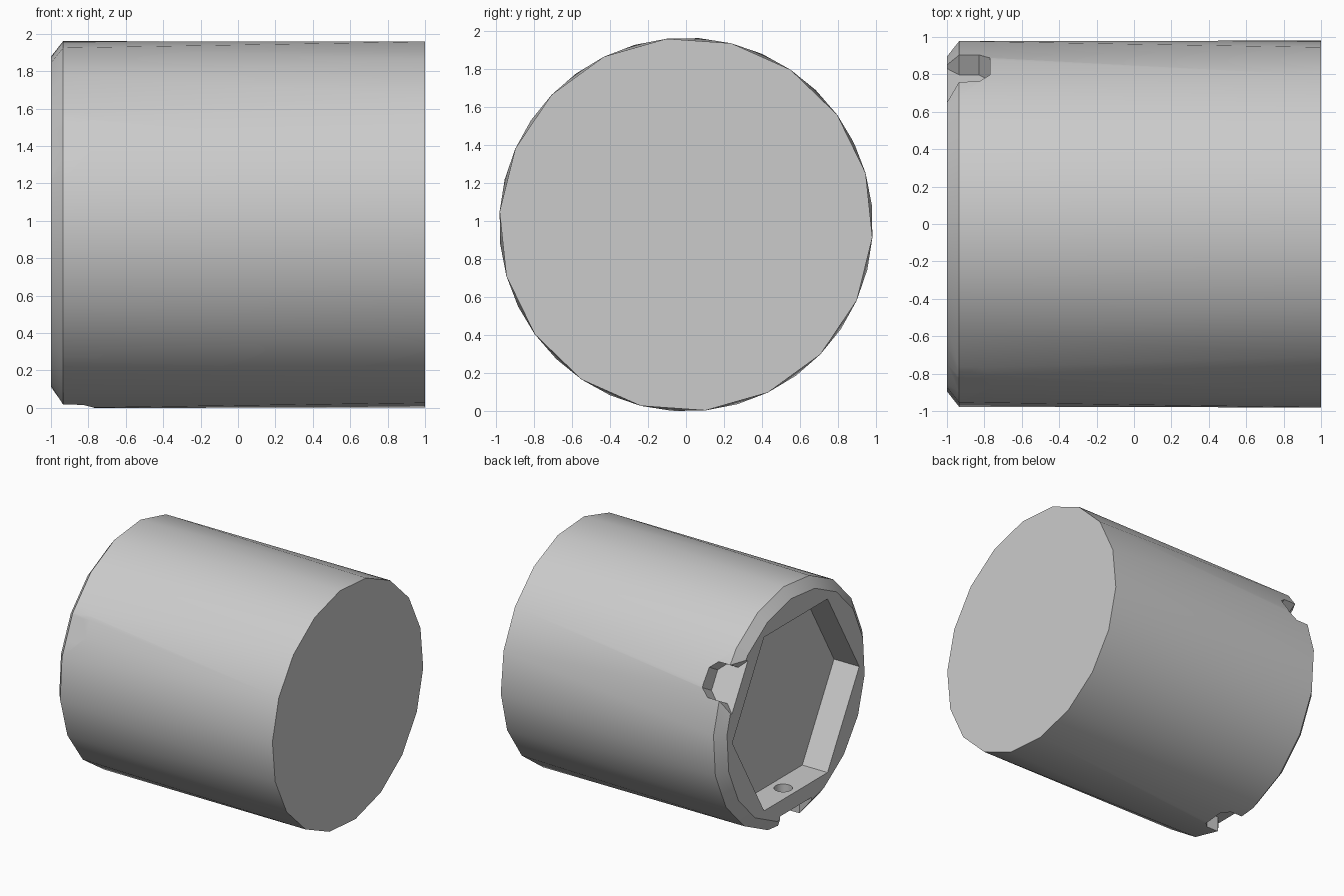
import bpy, bmesh
from math import sin, cos, radians, pi
from mathutils import Matrix, Vector

if "Cube" in bpy.data.objects:
    bpy.data.objects.remove(bpy.data.objects["Cube"], do_unlink=True)

R = 0.983                      # body radius
AXIS_Z = 0.98                  # height of the lying axis
SIDES = 18
NOTCH_ANGLES = (30, 150, 270)  # around the axis, from +y towards +z

grey = bpy.data.materials.new("plain_grey")
grey.use_nodes = True
COLOUR = (0.6, 0.6, 0.6, 1)
grey.diffuse_color = COLOUR
grey.node_tree.nodes["Principled BSDF"].inputs["Base Color"].default_value = COLOUR


def make_object(name, bm):
    bmesh.ops.recalc_face_normals(bm, faces=bm.faces)
    mesh = bpy.data.meshes.new(name)
    bm.to_mesh(mesh)
    bm.free()
    mesh.materials.append(grey)
    obj = bpy.data.objects.new(name, mesh)
    bpy.context.collection.objects.link(obj)
    return obj


def ring(bm, x, radius, sides, start):
    step = 2 * pi / sides
    return [bm.verts.new((x, radius * cos(radians(start) + i * step),
                          AXIS_Z + radius * sin(radians(start) + i * step)))
            for i in range(sides)]


def cut(body, cutter):
    cutter.hide_render = True
    mod = body.modifiers.new(cutter.name, "BOOLEAN")
    mod.operation = "DIFFERENCE"
    mod.solver = "EXACT"
    mod.object = cutter
    bpy.context.view_layer.objects.active = body
    bpy.ops.object.modifier_apply(modifier=mod.name)
    bpy.data.objects.remove(cutter, do_unlink=True)


# Body: chamfered open end, with the far end turned half a step
bm = bmesh.new()
rim = ring(bm, -1, 0.9, SIDES, 6)
shoulder = ring(bm, -0.935, R, SIDES, 6)
far_end = ring(bm, 1, R, SIDES, -4)
for i in range(SIDES):
    j = (i + 1) % SIDES
    bm.faces.new((rim[i], rim[j], shoulder[j], shoulder[i]))
    bm.faces.new((shoulder[i], far_end[j], far_end[i]))
    bm.faces.new((shoulder[i], shoulder[j], far_end[j]))
bm.faces.new(rim)
bm.faces.new(far_end)
body = make_object("cylinder_body", bm)

# Hexagonal recess
bm = bmesh.new()
outer = ring(bm, -1.2, 0.825, 6, 0)
inner = ring(bm, -0.77, 0.825, 6, 0)
for i in range(6):
    j = (i + 1) % 6
    bm.faces.new((outer[i], outer[j], inner[j], inner[i]))
bm.faces.new(outer)
bm.faces.new(inner)
cut(body, make_object("recess_cutter", bm))

# Three flared notches, each with a radial screw hole
half = [(-1.1, 0.31), (-0.935, 0.14), (-0.83, 0.14), (-0.77, 0.08)]
outline = half + [(x, -t) for x, t in reversed(half)]
for angle in NOTCH_ANGLES:
    place = Matrix.Translation((0, 0, AXIS_Z)) @ Matrix.Rotation(radians(angle), 4, "X")

    bm = bmesh.new()
    floor = bm.faces.new([bm.verts.new((x, 0.84, t)) for x, t in outline])
    top = bmesh.ops.extrude_face_region(bm, geom=[floor])
    verts = [g for g in top["geom"] if isinstance(g, bmesh.types.BMVert)]
    bmesh.ops.translate(bm, vec=Vector((0, 0.3, 0)), verts=verts)
    bm.transform(place)
    cut(body, make_object("notch_cutter", bm))

    bm = bmesh.new()
    bmesh.ops.create_cone(bm, cap_ends=True, segments=16, radius1=0.07,
                          radius2=0.07, depth=0.4)
    bm.transform(place @ Matrix.Translation((-0.885, 0.8, 0))
                 @ Matrix.Rotation(pi / 2, 4, "X"))
    cut(body, make_object("hole_cutter", bm))

# Smooth walls with crisp edges
bpy.ops.object.select_all(action="DESELECT")
body.select_set(True)
bpy.context.view_layer.objects.active = body
bpy.ops.object.shade_smooth_by_angle(angle=radians(30))
